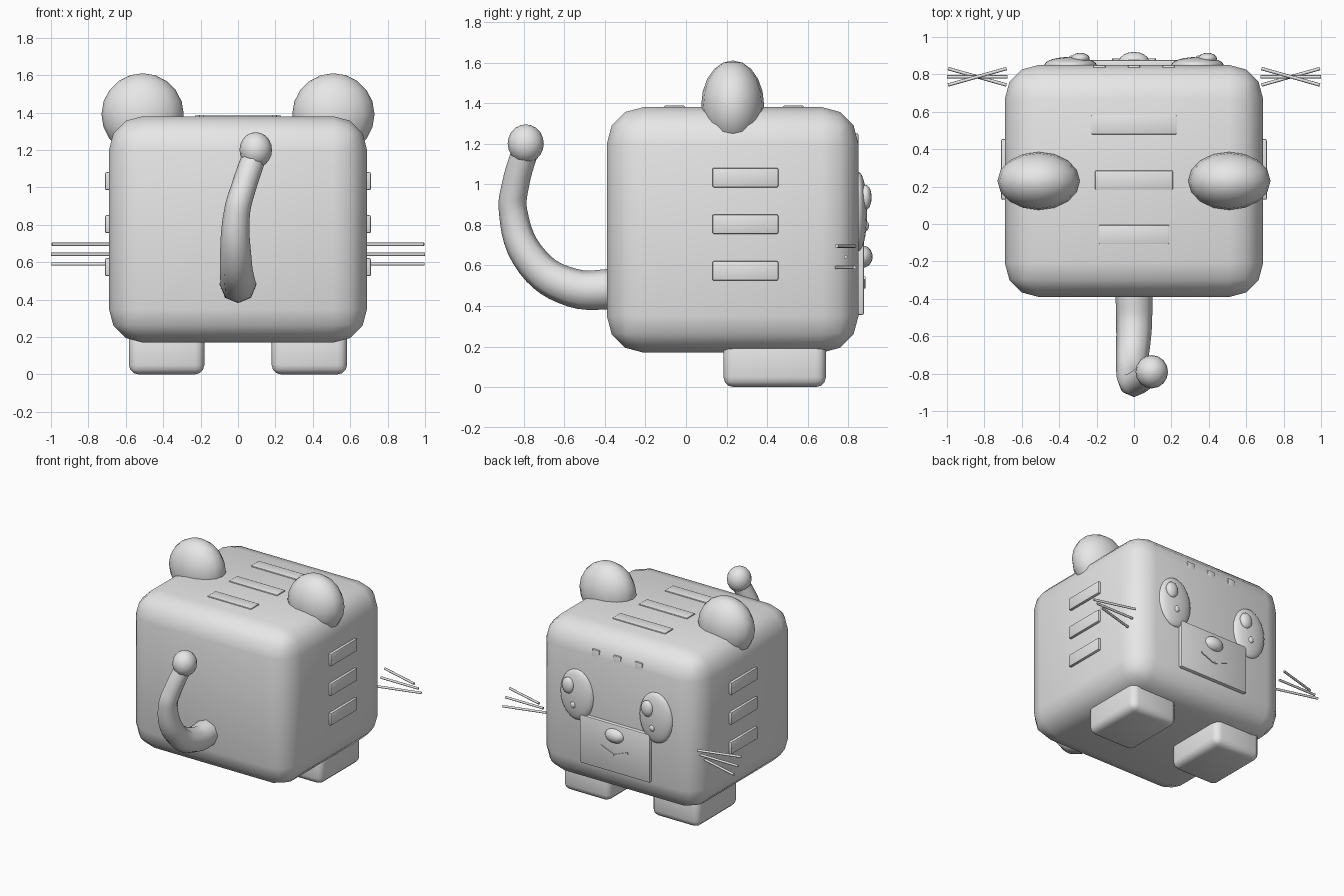
import bpy
import math

if "Cube" in bpy.data.objects:
    bpy.data.objects.remove(bpy.data.objects["Cube"])

grey = bpy.data.materials.new("plain_grey")
grey.diffuse_color = (0.8, 0.8, 0.8, 1)
grey.use_nodes = True
grey.node_tree.nodes["Principled BSDF"].inputs["Base Color"].default_value = grey.diffuse_color


def finish(obj, name, angle=40):
    obj.name = name
    obj.data.materials.clear()
    obj.data.materials.append(grey)
    bpy.ops.object.select_all(action='DESELECT')
    obj.select_set(True)
    bpy.context.view_layer.objects.active = obj
    bpy.ops.object.shade_smooth_by_angle(angle=math.radians(angle))
    return obj


def box(name, lo, hi, bevel=0.0, segments=2, angle=40):
    """Rounded box between two corners."""
    bpy.ops.mesh.primitive_cube_add(size=1, location=[(a + b) / 2 for a, b in zip(lo, hi)])
    obj = bpy.context.object
    obj.scale = [b - a for a, b in zip(lo, hi)]
    bpy.ops.object.transform_apply(location=False, rotation=False, scale=True)
    if bevel:
        mod = obj.modifiers.new("rounding", 'BEVEL')
        mod.width = bevel
        mod.segments = segments
        bpy.ops.object.modifier_apply(modifier=mod.name)
    return finish(obj, name, angle)


def ball(name, centre, radii, segments=16, rings=10):
    bpy.ops.mesh.primitive_uv_sphere_add(segments=segments, ring_count=rings, radius=1, location=centre)
    obj = bpy.context.object
    obj.scale = radii
    bpy.ops.object.transform_apply(location=False, rotation=False, scale=True)
    return finish(obj, name)


# Body
box("body", (-0.69, -0.39, 0.17), (0.69, 0.85, 1.38), 0.18, 3, 60)

for side, label in ((1, "right"), (-1, "left")):
    # Ears and feet
    ball(f"ear_{label}", (side * 0.51, 0.23, 1.39), (0.22, 0.155, 0.22))
    x0, x1 = sorted((side * 0.18, side * 0.583))
    box(f"foot_{label}", (x0, 0.185, 0), (x1, 0.69, 0.24), 0.05, 3, 60)

    # Flank stripes
    for i, z in enumerate((1.033, 0.803, 0.573)):
        x0, x1 = sorted((side * 0.66, side * 0.71))
        box(f"flank_stripe_{label}_{i}", (x0, 0.13, z - 0.048), (x1, 0.455, z + 0.048), 0.008)

    # Whiskers, fanned about a common middle
    for i, (z, slant) in enumerate(((0.695, -1), (0.642, 0), (0.59, 1))):
        turn = side * slant * math.atan2(0.09, 0.32)
        bpy.ops.mesh.primitive_cylinder_add(vertices=8, radius=0.009, depth=0.325,
                                            location=(side * 0.838, 0.787, z),
                                            rotation=(0, math.pi / 2, turn))
        finish(bpy.context.object, f"whisker_{label}_{i}", 50)

    # Eyes with two glints, both offset the same way
    ex = side * 0.34
    ball(f"eye_{label}", (ex, 0.85, 0.865), (0.14, 0.043, 0.195), 24, 14)
    ball(f"eye_glint_large_{label}", (ex + 0.053, 0.885, 0.935), (0.05, 0.03, 0.062))
    ball(f"eye_glint_small_{label}", (ex + 0.01, 0.885, 0.795), (0.022, 0.017, 0.026))

    # Mouth: two thin strokes meeting in a shallow V
    stroke = box(f"mouth_{label}", (-0.06, -0.008, -0.008), (0.06, 0.008, 0.008))
    stroke.location = (side * 0.06, 0.876, 0.515)
    stroke.rotation_euler.y = -side * math.radians(22)

# Muzzle and nose
box("muzzle", (-0.3, 0.82, 0.355), (0.3, 0.877, 0.73), 0.01)
ball("nose", (0, 0.87, 0.643), (0.08, 0.05, 0.055))

# Forehead marks, emerging where the head starts to round off
for i in range(3):
    x = (i - 1) * 0.185
    box(f"forehead_mark_{i}", (x - 0.032, 0.80, 1.13), (x + 0.032, 0.85, 1.25), 0.006)

# Back stripes
for i, (y, half) in enumerate(((0.53, 0.228), (0.235, 0.208), (-0.057, 0.188))):
    box(f"back_stripe_{i}", (-half, y - 0.051, 1.34), (half, y + 0.051, 1.388), 0.006)

# Tail: tapered tube along a curved path, with a ball on the tip
path = [((0, -0.34, 0.483), 0.1), ((0, -0.56, 0.49), 0.095), ((-0.012, -0.755, 0.615), 0.085),
        ((-0.005, -0.853, 0.87), 0.07), ((0.03, -0.84, 1.0), 0.067), ((0.095, -0.785, 1.19), 0.065)]
curve = bpy.data.curves.new("tail", 'CURVE')
curve.dimensions = '3D'
curve.bevel_depth = 1
curve.bevel_resolution = 2
curve.resolution_u = 6
curve.use_fill_caps = True
spline = curve.splines.new('BEZIER')
spline.bezier_points.add(len(path) - 1)
for point, (co, radius) in zip(spline.bezier_points, path):
    point.co = co
    point.radius = radius
    point.handle_left_type = point.handle_right_type = 'AUTO'
tail = bpy.data.objects.new("tail", curve)
bpy.context.collection.objects.link(tail)
bpy.ops.object.select_all(action='DESELECT')
tail.select_set(True)
bpy.context.view_layer.objects.active = tail
bpy.ops.object.convert(target='MESH')
finish(bpy.context.object, "tail", 50)
ball("tail_tip", (0.095, -0.79, 1.2), (0.087, 0.089, 0.095))
